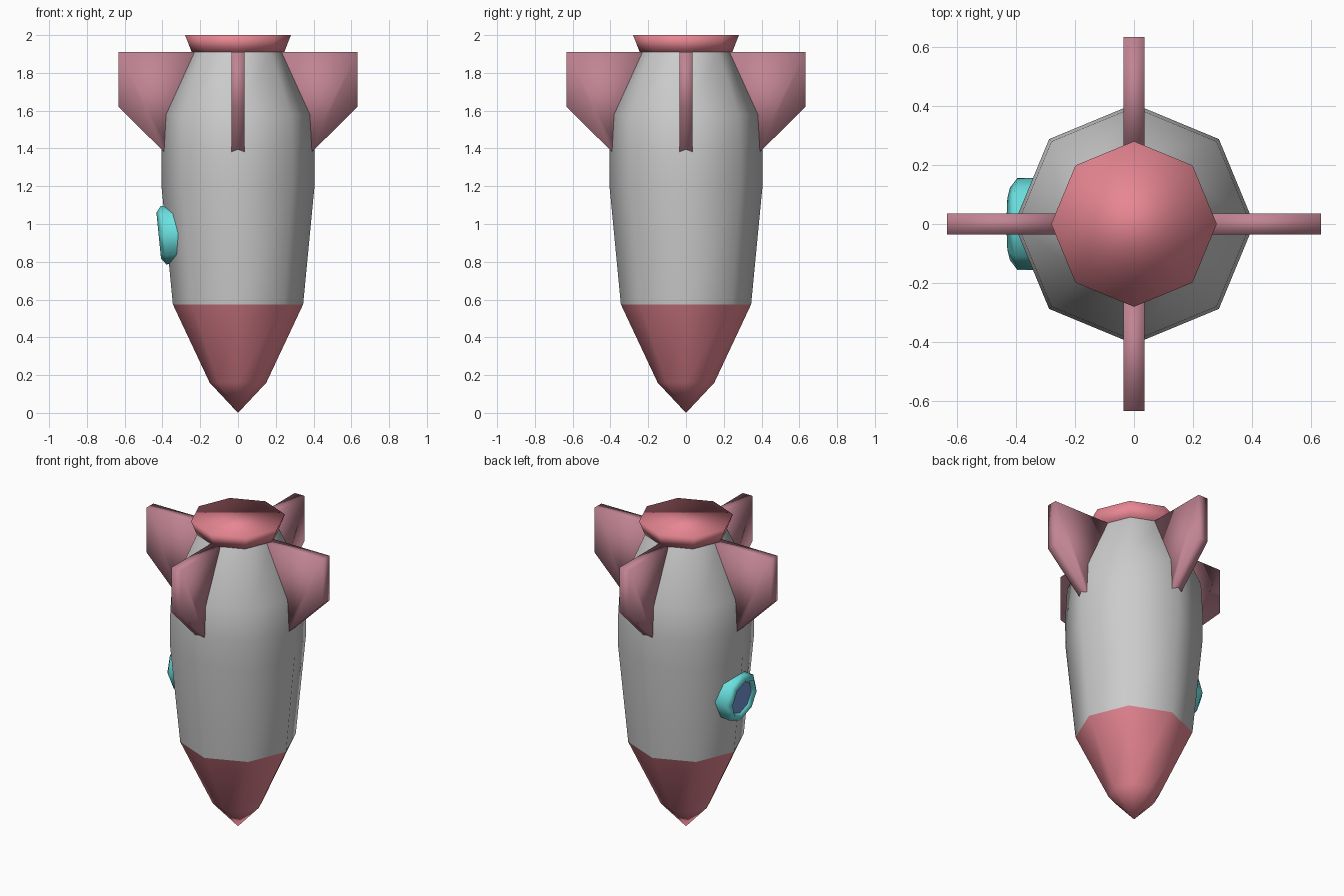
import bpy, bmesh, math
from mathutils import Matrix, Vector

if "Cube" in bpy.data.objects:
    bpy.data.objects.remove(bpy.data.objects["Cube"])

SIDES = 8


def material(name, rgb):
    m = bpy.data.materials.new(name)
    m.diffuse_color = (*rgb, 1)
    m.use_nodes = True
    m.node_tree.nodes["Principled BSDF"].inputs["Base Color"].default_value = m.diffuse_color
    return m


def finish(name, bm, mat=None, matrix=None):
    bmesh.ops.recalc_face_normals(bm, faces=bm.faces)
    me = bpy.data.meshes.new(name)
    bm.to_mesh(me)
    bm.free()
    for p in me.polygons:
        p.use_smooth = True
    if mat:
        me.materials.append(mat)
    ob = bpy.data.objects.new(name, me)
    if matrix:
        ob.matrix_world = matrix
    bpy.context.collection.objects.link(ob)
    return ob


def lathe(name, profile, mat=None, matrix=None, cap_start=False, cap_end=False):
    """Eight-sided turned shape from (radius, height) points."""
    bm = bmesh.new()
    rings = []
    for r, z in profile:
        if r == 0:
            rings.append([bm.verts.new((0, 0, z))] * SIDES)
        else:
            rings.append([bm.verts.new((r * math.cos(math.tau * i / SIDES),
                                        r * math.sin(math.tau * i / SIDES), z))
                          for i in range(SIDES)])
    for a, b in zip(rings, rings[1:]):
        for i in range(SIDES):
            j = (i + 1) % SIDES
            bm.faces.new(list(dict.fromkeys((a[i], a[j], b[j], b[i]))))
    if cap_start:
        bm.faces.new(rings[0])
    if cap_end:
        bm.faces.new(rings[-1])
    return finish(name, bm, mat, matrix)


red = material("red", (0.80, 0.24, 0.29))
dark_red = material("dark_red", (0.53, 0.23, 0.29))
teal = material("teal", (0.15, 0.76, 0.76))
blue = material("blue", (0.18, 0.30, 0.68))

# Nose, hull and flared nozzle
lathe("nose_cone", [(0, 0), (0.15, 0.16), (0.345, 0.575)], red)
lathe("hull", [(0.345, 0.575), (0.405, 1.2), (0.406, 1.38),
               (0.395, 1.58), (0.245, 1.91)])
lathe("nozzle", [(0.245, 1.91), (0.28, 2.0)], red, cap_start=True, cap_end=True)

# Four fins: one plate profile (radius, height) turned around the hull
FIN = [(0.22, 1.91), (0.632, 1.91), (0.632, 1.62), (0.395, 1.385), (0.33, 1.32)]
for k in range(4):
    bm = bmesh.new()
    face = bm.faces.new([bm.verts.new((r, -0.035, z)) for r, z in FIN])
    ext = bmesh.ops.extrude_face_region(bm, geom=[face])
    bmesh.ops.translate(bm, vec=(0, 0.07, 0),
                        verts=[v for v in ext["geom"] if isinstance(v, bmesh.types.BMVert)])
    finish(f"fin_{k + 1}", bm, dark_red, Matrix.Rotation(k * math.pi / 2, 4, 'Z'))

# Porthole on the left side, square to the sloping hull
axis = Vector((-1, 0, -0.1)).normalized()
y = Vector((0, 1, 0))
rot = Matrix((y.cross(axis), y, axis)).transposed().to_4x4()
place = Matrix.Translation((-0.38, 0, 0.942)) @ rot
lathe("porthole_ring", [(0.155, -0.09), (0.155, 0.015), (0.122, 0.04), (0.105, 0.015)],
      teal, place)
lathe("porthole_glass", [(0.106, 0.015), (0, 0.015)], blue, place)
